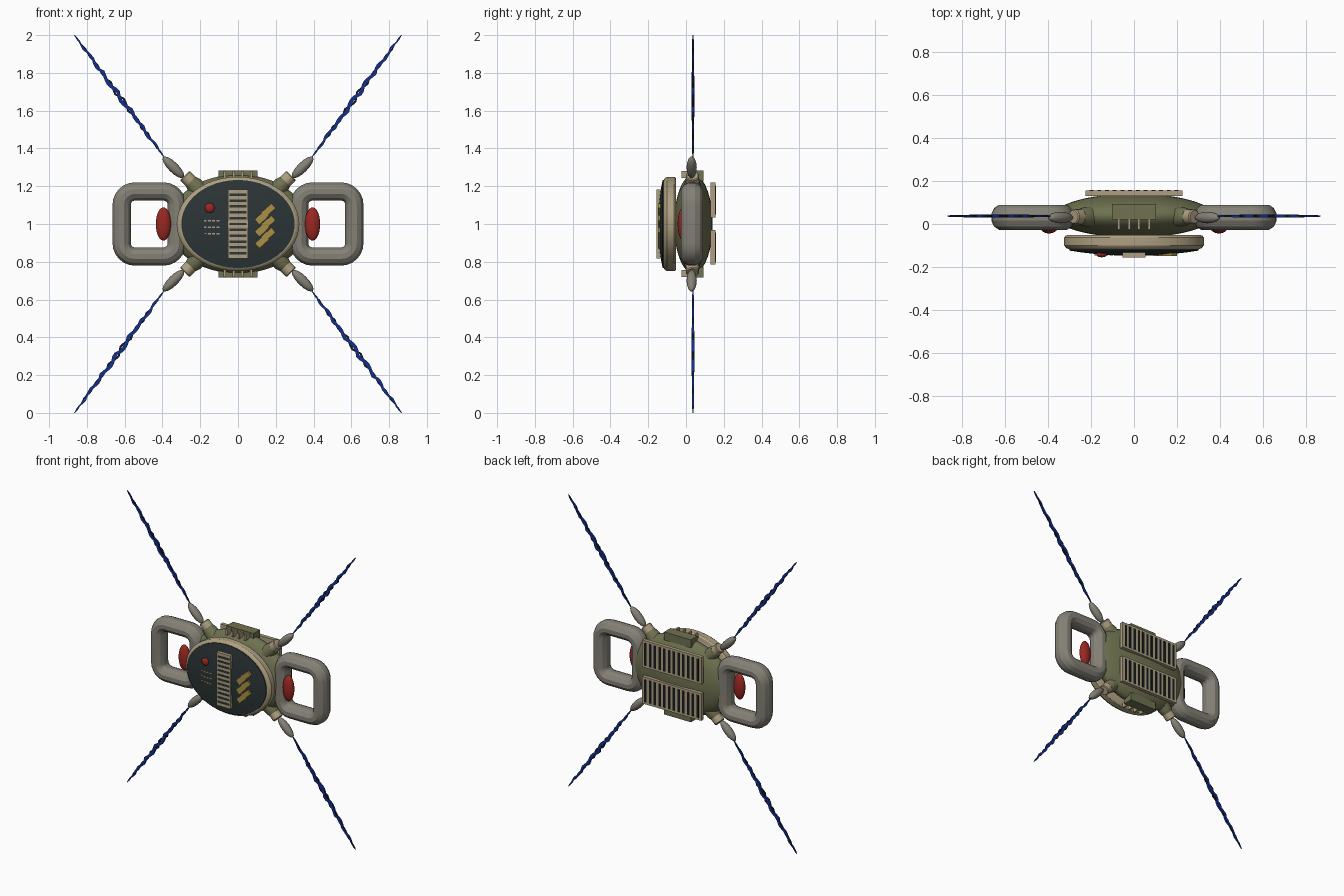
import bpy, bmesh, random
from math import sin, cos, pi, tau, radians, atan2
from mathutils import Matrix, Vector

cube = bpy.data.objects.get("Cube")
if cube:
    bpy.data.objects.remove(cube, do_unlink=True)


def material(name, *rgb):
    m = bpy.data.materials.new(name)
    m.use_nodes = True
    m.diffuse_color = (*rgb, 1)
    m.node_tree.nodes["Principled BSDF"].inputs["Base Color"].default_value = (*rgb, 1)
    return m


olive = material("olive", 0.16, 0.167, 0.08)
tan = material("tan", 0.42, 0.35, 0.22)
grey = material("warm_grey", 0.235, 0.22, 0.185)
red = material("red", 0.33, 0.02, 0.015)
slate = material("dark_slate", 0.025, 0.035, 0.037)
gold = material("gold", 0.4, 0.28, 0.055)
blue = material("deep_blue", 0.006, 0.028, 0.28)
black = material("black", 0.008, 0.01, 0.012)


def finish(bm, name, mat, angle=None):
    bmesh.ops.recalc_face_normals(bm, faces=bm.faces)
    mesh = bpy.data.meshes.new(name)
    bm.to_mesh(mesh)
    bm.free()
    mesh.materials.append(mat)
    ob = bpy.data.objects.new(name, mesh)
    bpy.context.collection.objects.link(ob)
    if angle:
        bpy.ops.object.select_all(action='DESELECT')
        ob.select_set(True)
        bpy.context.view_layer.objects.active = ob
        bpy.ops.object.shade_smooth_by_angle(angle=radians(angle))
    return ob


def add_box(bm, center, size, turn=0):
    mat = Matrix.Translation(center) @ Matrix.Rotation(turn, 4, 'Y') @ Matrix.Diagonal((*size, 1))
    bmesh.ops.create_cube(bm, size=1, matrix=mat)


def boxes(name, mat, items):
    bm = bmesh.new()
    for item in items:
        add_box(bm, *item)
    return finish(bm, name, mat)


def ellipsoid(name, mat, center, radii, turn=0, segments=32):
    bm = bmesh.new()
    m = Matrix.Translation(center) @ Matrix.Rotation(turn, 4, 'Y') @ Matrix.Diagonal((*radii, 1))
    bmesh.ops.create_uvsphere(bm, u_segments=segments, v_segments=segments // 2, radius=1, matrix=m)
    return finish(bm, name, mat, 40)


def lathe(name, mat, profile, matrix, sides=48, angle=30):
    """Spin (radius, height) points about z, then place with the matrix."""
    bm = bmesh.new()
    rings = [[bm.verts.new(matrix @ Vector((r * cos(tau * i / sides), r * sin(tau * i / sides), h)))
              for i in range(sides)] for r, h in profile]
    for a, b in zip(rings, rings[1:]):
        for i in range(sides):
            j = (i + 1) % sides
            bm.faces.new((a[i], a[j], b[j], b[i]))
    bm.faces.new(rings[0])
    bm.faces.new(rings[-1])
    return finish(bm, name, mat, angle)


# Body shell
ellipsoid("body", olive, (0, 0.039, 1), (0.37, 0.102, 0.262), segments=48)

# Oval front rim and slightly domed control panel; lathe axis points forward
front = Matrix.Translation((0, 0, 1)) @ Matrix.Rotation(pi / 2, 4, 'X')
lathe("front_rim", tan, [(0.96, 0.052), (0.98, 0.055), (1, 0.063), (1, 0.1), (0.97, 0.112), (0.93, 0.118)],
      front @ Matrix.Diagonal((0.325, 0.25, 1, 1)))
lathe("control_panel", slate, [(1, 0.11), (1, 0.124)] + [(r, 0.148 - 0.024 * r * r) for r in (0.8, 0.6, 0.4, 0.2, 0.02)],
      front @ Matrix.Diagonal((0.3, 0.233, 1, 1)))

# Central grille with dark slots
boxes("grille_plate", tan, [((0, -0.143, 1), (0.106, 0.024, 0.365))])
boxes("grille_slots", slate, [((0, -0.155, 1 + 0.031 * k), (0.09, 0.004, 0.013)) for k in range(-5, 6)])

# Red button, small keys and gold diagonal bars on the panel
ellipsoid("panel_button", red, (-0.15, -0.142, 1.085), (0.026, 0.013, 0.026), segments=16)
boxes("small_keys", tan, [((-0.175 + 0.023 * i, -0.142, 1.018 - 0.035 * j), (0.016, 0.01, 0.008))
                          for i in range(4) for j in range(3)])
bars = []
for k in range(3):
    z = 1.055 - 0.064 * k
    bars += [((0.128, -0.142, z - 0.02), (0.07, 0.014, 0.034), -radians(42)),
             ((0.162, -0.142, z + 0.018), (0.07, 0.014, 0.034), -radians(42))]
boxes("gold_bars", gold, bars)

# Top and bottom vent blocks with pins
for name, s in (("top", 1), ("bottom", -1)):
    boxes(name + "_vent", olive, [((0, 0.057, 1 + s * 0.255), (0.204, 0.07, 0.055))])
    boxes(name + "_vent_pins", tan, [((x, -0.002, 1 + s * 0.262), (0.012, 0.045, 0.036))
                                     for x in (-0.07, -0.023, 0.023, 0.07)])

# Slatted back panels
for name, z in (("upper", 1.127), ("lower", 0.877)):
    boxes(name + "_back_panel", tan, [((0, 0.143, z), (0.45, 0.025, 0.185))])
    boxes(name + "_back_slots", black, [((0.036 * (k - 5.5), 0.156, z), (0.018, 0.003, 0.155))
                                        for k in range(12)])


# Rounded side handles
def handle(name, side):
    path = []
    for q, (sx, sz) in enumerate(((1, 1), (-1, 1), (-1, -1), (1, -1))):
        for k in range(7):
            a = (q + k / 6) * pi / 2
            path.append((sx * 0.076 + 0.07 * cos(a), sz * 0.102 + 0.07 * sin(a), cos(a), sin(a)))
    bm = bmesh.new()
    rings = []
    for x, z, nx, nz in path:
        ring = []
        for i in range(12):
            a = tau * (i + 0.5) / 12
            d = 0.05 * cos(a)
            ring.append(bm.verts.new((side * (0.47 + x + nx * d), 0.031 + 0.06 * sin(a), 1 + z + nz * d)))
        rings.append(ring)
    for a, b in zip(rings, rings[1:] + rings[:1]):
        for i in range(12):
            j = (i + 1) % 12
            bm.faces.new((a[i], a[j], b[j], b[i]))
    finish(bm, name, grey, 25)


for name, s in (("left", 1), ("right", -1)):
    handle(name + "_handle", s)
    ellipsoid(name + "_side_light", red, (s * 0.395, -0.016, 1), (0.04, 0.028, 0.088))


# Flat tapering energy strand following a jagged path
def strand(name, mat, start, end, depth, width, offset, seed):
    rng = random.Random(seed)
    a, b = Vector(start), Vector(end)
    along = (b - a).normalized()
    across = Vector((-along.z, 0, along.x))
    n = 36
    bm = bmesh.new()
    rings = []
    for k in range(n + 1):
        t = k / n
        taper = sin(pi * t) ** 0.6 if 0 < k < n else 0.05
        sway = offset * sin(t * 7 * tau) + rng.uniform(-0.005, 0.005)
        c = a + (b - a) * t + across * sway * taper
        w = across * (width * taper + 0.001)
        d = Vector((0, depth * (0.4 + 0.6 * taper), 0))
        rings.append([bm.verts.new(c + v) for v in (w + d, w - d, -w - d, d - w)])
    for p, q in zip(rings, rings[1:]):
        for i in range(4):
            j = (i + 1) % 4
            bm.faces.new((p[i], p[j], q[j], q[i]))
    bm.faces.new(rings[0])
    bm.faces.new(rings[-1])
    finish(bm, name, mat)


# Four diagonal emitters: stub, collar, nozzle and strands
for vname, sz in (("upper", 1), ("lower", -1)):
    for hname, sx in (("left", 1), ("right", -1)):
        label = vname + "_" + hname
        turn = atan2(sx, sz)
        base = Matrix.Translation((sx * 0.19, 0.034, 1 + sz * 0.165)) @ Matrix.Rotation(turn, 4, 'Y')
        lathe(label + "_stub", olive, [(0.05, -0.02), (0.044, 0.06), (0.036, 0.085)], base, 16)
        lathe(label + "_collar", tan, [(0.03, 0.075), (0.035, 0.08), (0.035, 0.125), (0.03, 0.13)], base, 16)
        ellipsoid(label + "_nozzle", grey, (sx * 0.342, 0.03, 1 + sz * 0.3), (0.027, 0.027, 0.077), turn, 16)
        start, end = (sx * 0.388, 0.037, 1 + sz * 0.35), (sx * 0.866, 0.037, 1 + sz)
        strand(label + "_blue_strand", blue, start, end, 0.007, 0.0085, 0.006, 4)
        strand(label + "_dark_strand", black, start, end, 0.0055, 0.005, -0.007, 9)
